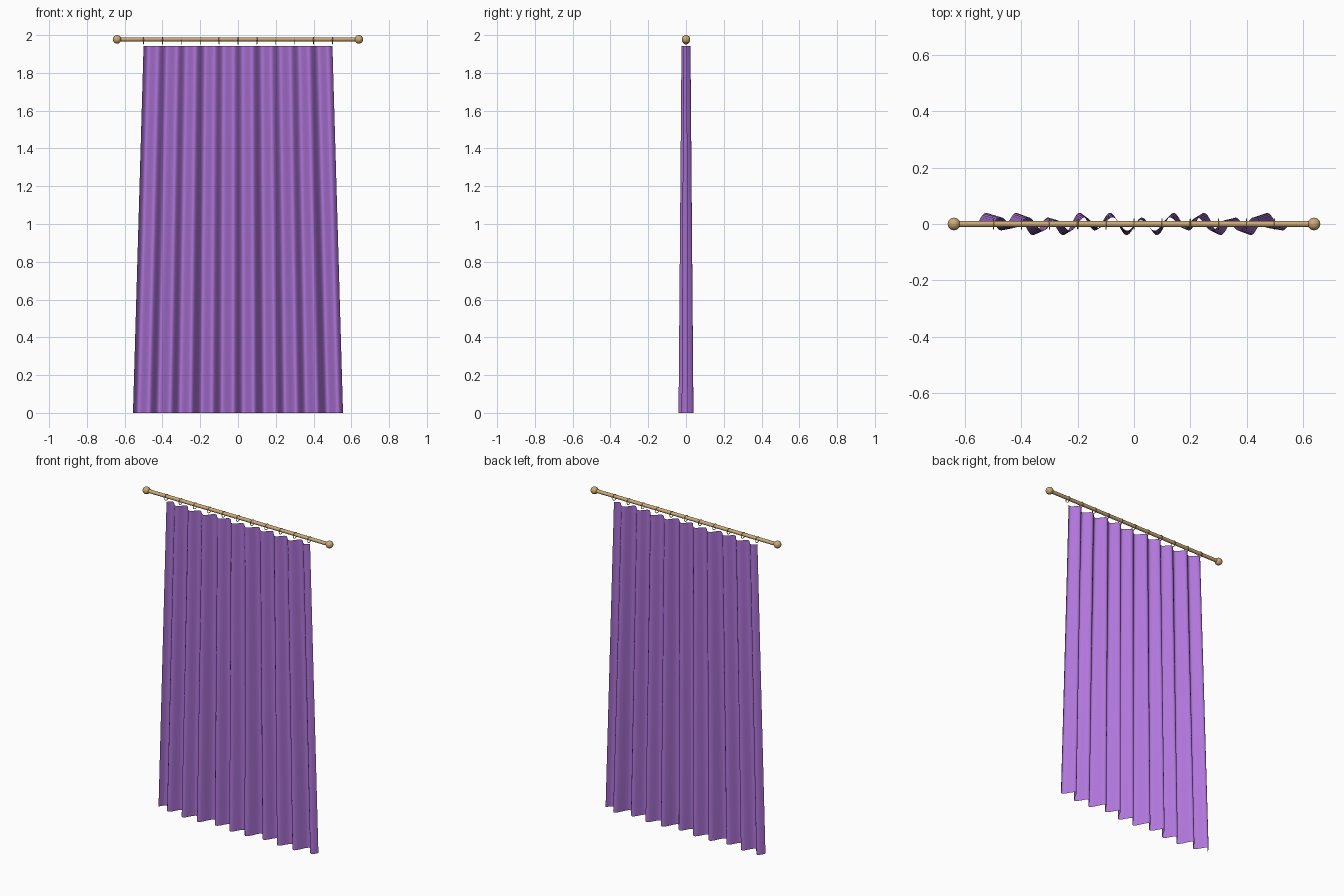
import bpy
import math

cube = bpy.data.objects.get("Cube")
if cube:
    bpy.data.objects.remove(cube, do_unlink=True)


def make_material(name, color):
    mat = bpy.data.materials.new(name)
    mat.use_nodes = True
    mat.diffuse_color = color
    mat.node_tree.nodes["Principled BSDF"].inputs["Base Color"].default_value = color
    return mat


purple = make_material("purple cloth", (0.43, 0.18, 0.70, 1))
brass = make_material("brass", (0.60, 0.40, 0.18, 1))

ROD_Z = 1.9775
ROD_X = 0.64
FOLDS = 10
TOP_Z = 1.942


def finish(name, mat):
    obj = bpy.context.object
    obj.name = name
    obj.data.name = name
    obj.data.materials.append(mat)
    bpy.ops.object.shade_smooth_by_angle(angle=math.radians(50))
    return obj


# Curtain: a flat grid shaped into pleats that widen toward the hem
bpy.ops.mesh.primitive_grid_add(x_subdivisions=FOLDS * 20, y_subdivisions=24, size=1)
curtain = finish("curtain", purple)
for v in curtain.data.vertices:
    u, drop = v.co.x + 0.5, 0.5 - v.co.y
    angle = u * FOLDS * math.tau
    wave = 0.034 * math.sin(angle) + 0.011 * math.sin(angle / 3)
    v.co = (
        (u - 0.5) * (1 + 0.112 * drop),
        wave * (0.6 + 0.4 * drop),
        TOP_Z * (1 - drop),
    )
curtain.data.update()
bpy.ops.object.shade_smooth()

# Rod
bpy.ops.mesh.primitive_cylinder_add(
    vertices=24, radius=0.011, depth=2 * ROD_X,
    location=(0, 0, ROD_Z), rotation=(0, math.pi / 2, 0))
finish("curtain_rod", brass)

# Ball finials
for side, name in ((1, "left_finial"), (-1, "right_finial")):
    bpy.ops.mesh.primitive_uv_sphere_add(
        segments=24, ring_count=16, radius=0.0225,
        location=(side * ROD_X, 0, ROD_Z))
    finish(name, brass)

# Rings hanging over the rod, one at each pleat boundary
for i in range(FOLDS + 1):
    bpy.ops.mesh.primitive_torus_add(
        major_segments=24, minor_segments=8,
        major_radius=0.018, minor_radius=0.002,
        location=(i / FOLDS - 0.5, 0, 1.971), rotation=(0, math.pi / 2, 0))
    finish(f"curtain_ring_{i + 1}", brass)
